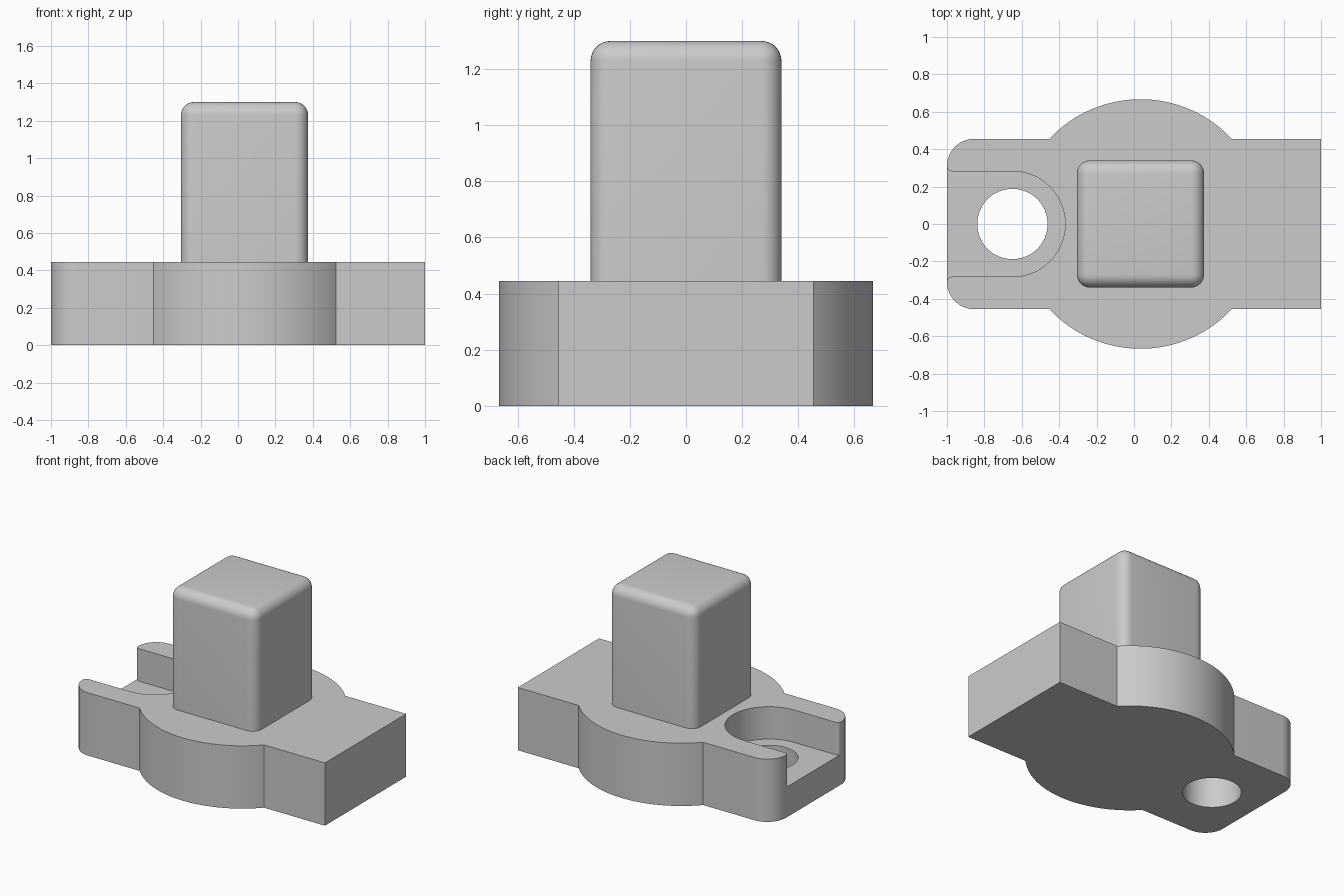
import bpy
import bmesh
from math import cos, sin, asin, pi, radians

cube = bpy.data.objects.get("Cube")
if cube:
    bpy.data.objects.remove(cube, do_unlink=True)

grey = bpy.data.materials.new("mid grey")
grey.use_nodes = True
colour = (0.6, 0.6, 0.6, 1)
grey.diffuse_color = colour
grey.node_tree.nodes["Principled BSDF"].inputs["Base Color"].default_value = colour

BASE_TOP, FLOOR = 0.445, 0.215
HALF_Y, CORNER, LIP = 0.455, 0.145, 0.025
DISC_X, DISC_R = 0.035, 0.667
HOLE_X, HOLE_R, SLOT_R = -0.65, 0.188, 0.282


def arc(cx, cy, r, a0, a1, n):
    """Points along an arc, angles in radians."""
    return [(cx + r * cos(a0 + (a1 - a0) * i / n),
             cy + r * sin(a0 + (a1 - a0) * i / n)) for i in range(n + 1)]


def mirrored(half):
    """Close a half outline by mirroring it over the x axis."""
    return half + [(x, -y) for x, y in reversed(half)]


def make_object(name, bm):
    bmesh.ops.recalc_face_normals(bm, faces=bm.faces)
    mesh = bpy.data.meshes.new(name)
    bm.to_mesh(mesh)
    bm.free()
    mesh.materials.append(grey)
    obj = bpy.data.objects.new(name, mesh)
    bpy.context.collection.objects.link(obj)
    return obj


def prism(name, outline, z0, z1):
    bm = bmesh.new()
    face = bm.faces.new([bm.verts.new((x, y, z0)) for x, y in outline])
    grown = bmesh.ops.extrude_face_region(bm, geom=[face])["geom"]
    verts = [v for v in grown if isinstance(v, bmesh.types.BMVert)]
    bmesh.ops.translate(bm, verts=verts, vec=(0, 0, z1 - z0))
    return make_object(name, bm)


def activate(obj):
    bpy.ops.object.select_all(action="DESELECT")
    obj.select_set(True)
    bpy.context.view_layer.objects.active = obj


def cut(target, cutter):
    mod = target.modifiers.new("cut", "BOOLEAN")
    mod.operation, mod.solver, mod.object = "DIFFERENCE", "EXACT", cutter
    activate(target)
    bpy.ops.object.modifier_apply(modifier=mod.name)
    bpy.data.objects.remove(cutter, do_unlink=True)


# Base plate: flange with a round middle and two rounded corners
a = asin(HALF_Y / DISC_R)
base = prism("base_plate", mirrored(
    [(1, HALF_Y)]
    + arc(DISC_X, 0, DISC_R, a, pi - a, 40)
    + arc(CORNER - 1, HALF_Y - CORNER, CORNER, pi / 2, pi, 16)), 0, BASE_TOP)

# Open-ended slot with softened mouth, then the through hole
mouth = SLOT_R + LIP
slot = prism("slot_cutter", mirrored(
    arc(HOLE_X, 0, SLOT_R, pi / 48, pi / 2, 24)
    + arc(LIP - 1, mouth, LIP, -pi / 2, -pi, 8)
    + [(-1.1, mouth)]), FLOOR, 1)
cut(base, slot)
cut(base, prism("hole_cutter", arc(HOLE_X, 0, HOLE_R, 0, 2 * pi, 64)[:-1], -1, 1))

# Square post with rounded upright and top edges
bm = bmesh.new()
bmesh.ops.create_cube(bm, size=1)
bmesh.ops.scale(bm, vec=(0.68, 0.68, 0.9), verts=bm.verts)
bmesh.ops.translate(bm, vec=(DISC_X, 0, 0.85), verts=bm.verts)
rounded = [e for e in bm.edges if any(v.co.z > 1 for v in e.verts)]
bmesh.ops.bevel(bm, geom=rounded, offset=0.07, segments=8,
                profile=0.5, affect="EDGES")
post = make_object("post", bm)

for obj in (base, post):
    activate(obj)
    bpy.ops.object.shade_smooth_by_angle(angle=radians(30))
